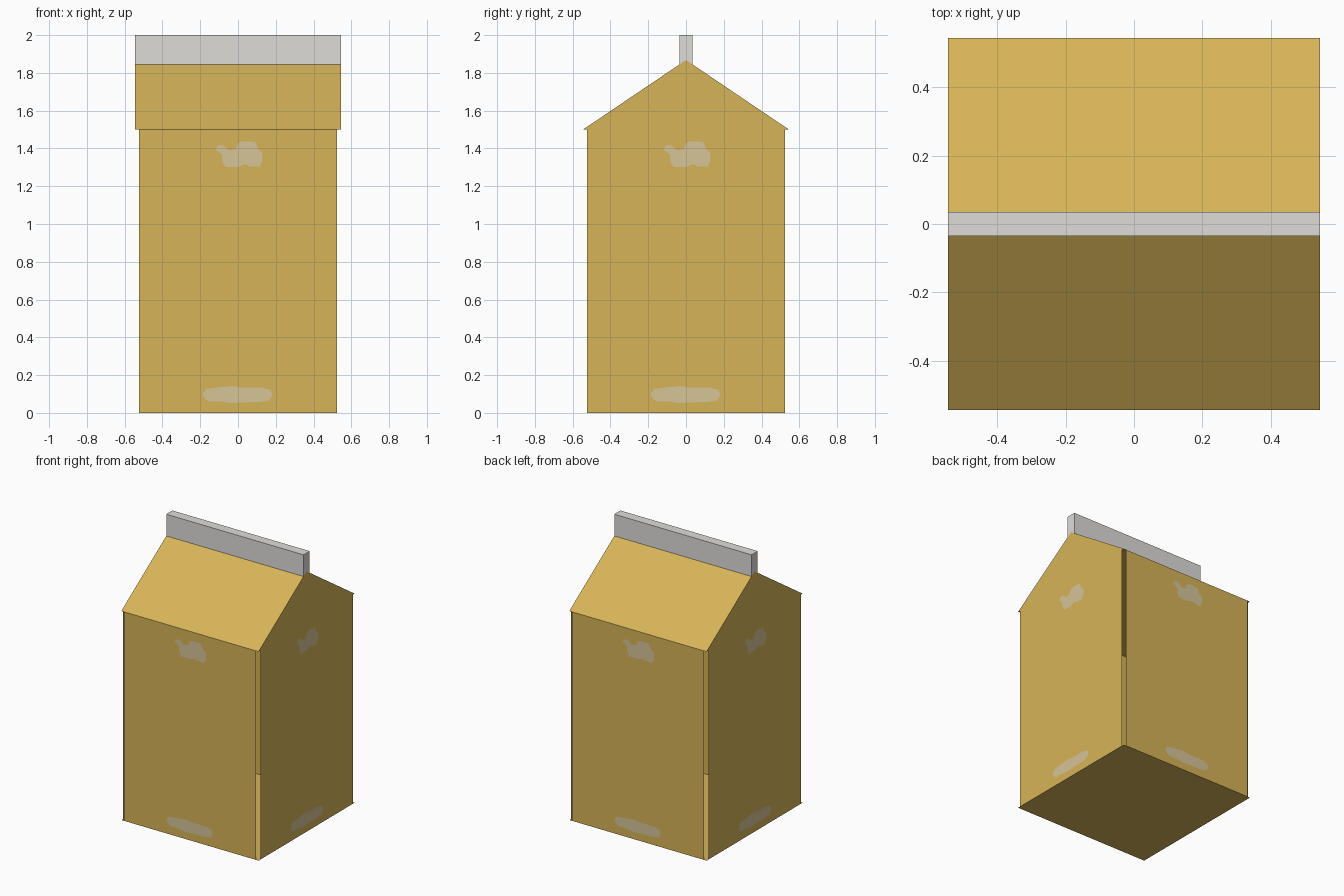
import bpy
import math
from mathutils import Matrix, Vector

if "Cube" in bpy.data.objects:
    bpy.data.objects.remove(bpy.data.objects["Cube"])

R = 0.545      # half width of the carton
P = 0.525      # half width of each wall panel (leaves open slits at the corners)
EAVE, PEAK, TOP = 1.5, 1.868, 2.0
T = 0.035      # half thickness of the top seal


def material(name, rgb):
    m = bpy.data.materials.new(name)
    m.diffuse_color = (*rgb, 1)
    m.use_nodes = True
    m.node_tree.nodes["Principled BSDF"].inputs["Base Color"].default_value = m.diffuse_color
    return m


GOLD = material("gold_card", (0.672, 0.456, 0.098))
GREY = material("light_grey", (0.730, 0.716, 0.694))
TAN = material("pale_tan", (0.680, 0.555, 0.315))


def add_mesh(name, verts, faces, mat):
    me = bpy.data.meshes.new(name)
    me.from_pydata(verts, [], faces)
    me.materials.append(mat)
    ob = bpy.data.objects.new(name, me)
    bpy.context.collection.objects.link(ob)
    return ob


def wall_shape(name, outline, offset, turn, mat):
    """Flat (across, height) outline on the front wall, turned about z."""
    rot = Matrix.Rotation(turn, 3, 'Z')
    verts = [rot @ Vector((u, -R - offset, z)) for u, z in outline]
    return add_mesh(name, verts, [range(len(verts))], mat)


def prism(name, profile, mat):
    """Closed (y, z) profile extruded across the full width in x."""
    n = len(profile)
    verts = [(x, y, z) for x in (-R, R) for y, z in profile]
    faces = [tuple(reversed(range(n))), tuple(range(n, 2 * n))]
    faces += [(i, (i + 1) % n, n + (i + 1) % n, n + i) for i in range(n)]
    return add_mesh(name, verts, faces, mat)


# patch outlines, counter-clockwise seen from outside
UPPER = [(-.119, 1.395), (-.083, 1.365), (-.086, 1.335), (-.068, 1.303), (.005, 1.303),
         (.04, 1.318), (.06, 1.305), (.115, 1.303), (.13, 1.34), (.128, 1.38),
         (.105, 1.398), (.092, 1.434), (.03, 1.438), (0, 1.428), (-.014, 1.395),
         (-.05, 1.39), (-.08, 1.418), (-.108, 1.416)]
LOWER = [(-.186, .10), (-.172, .072), (-.15, .06), (-.09, .06), (-.03, .052),
         (.03, .056), (.12, .058), (.165, .066), (.183, .095), (.172, .122),
         (.125, .134), (.01, .134), (-.03, .142), (-.11, .134), (-.168, .126)]
PANEL = [(-P, 0), (P, 0), (P, EAVE), (-P, EAVE)]

# four thin walls, each with two pale patches
for i, side in enumerate(("front", "right", "back", "left")):
    turn = i * math.pi / 2
    wall_shape(side + "_wall", PANEL, 0, turn, GOLD)
    wall_shape(side + "_upper_patch", UPPER, 0.002, turn, TAN)
    wall_shape(side + "_lower_patch", LOWER, 0.002, turn, TAN)

# base sheet
add_mesh("base", [(-R, -R, 0), (-R, R, 0), (R, R, 0), (R, -R, 0)], [(0, 1, 2, 3)], GOLD)

# gabled roof with flat underside
prism("gable_roof", [(-R, EAVE), (R, EAVE), (0, PEAK)], GOLD)

# top seal sitting astride the ridge
foot = PEAK - T * (PEAK - EAVE) / R
prism("top_seal", [(-T, foot), (0, PEAK), (T, foot), (T, TOP), (-T, TOP)], GREY)
